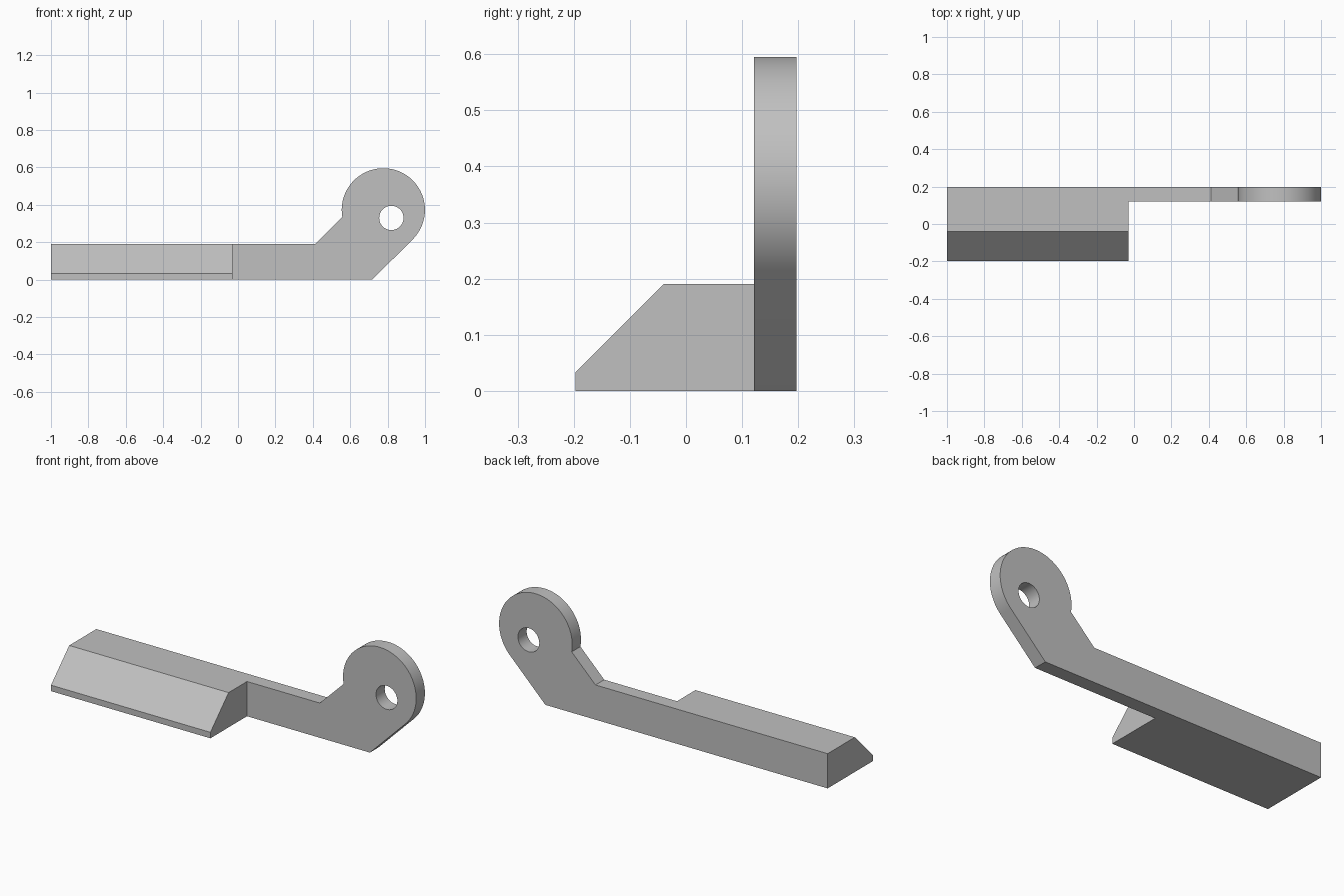
import bpy, bmesh, math
from mathutils import Vector

if "Cube" in bpy.data.objects:
    bpy.data.objects.remove(bpy.data.objects["Cube"], do_unlink=True)

grey = bpy.data.materials.new("plain grey")
grey.use_nodes = True
colour = (0.53, 0.53, 0.53, 1)
grey.diffuse_color = colour
grey.node_tree.nodes["Principled BSDF"].inputs["Base Color"].default_value = colour


def prism(name, outline, sweep):
    """Extrude a closed outline along the sweep vector."""
    bm = bmesh.new()
    face = bm.faces.new([bm.verts.new(p) for p in outline])
    ext = bmesh.ops.extrude_face_region(bm, geom=[face], use_keep_orig=True)
    moved = [v for v in ext["geom"] if isinstance(v, bmesh.types.BMVert)]
    bmesh.ops.translate(bm, verts=moved, vec=Vector(sweep))
    bmesh.ops.recalc_face_normals(bm, faces=bm.faces)
    mesh = bpy.data.meshes.new(name)
    bm.to_mesh(mesh)
    bm.free()
    mesh.materials.append(grey)
    obj = bpy.data.objects.new(name, mesh)
    bpy.context.collection.objects.link(obj)
    return obj


def arc(cx, cz, r, start, end, steps, y):
    angles = [math.radians(start + (end - start) * i / steps) for i in range(steps + 1)]
    return [(cx + r * math.cos(a), y, cz + r * math.sin(a)) for a in angles]


def combine(target, other, operation):
    mod = target.modifiers.new(operation.lower(), "BOOLEAN")
    mod.operation, mod.solver, mod.object = operation, "EXACT", other
    bpy.context.view_layer.objects.active = target
    bpy.ops.object.modifier_apply(modifier=mod.name)
    bpy.data.objects.remove(other, do_unlink=True)


BACK, FRONT, PLATE, TOP = 0.197, -0.197, 0.121, 0.191

# Flat arm with a raised round eye at its end
outline = [(-1, PLATE, TOP), (-1, PLATE, 0), (0.718, PLATE, 0)]
outline += arc(0.777, 0.373, 0.2225, -45, 190, 72, PLATE)
outline += [(0.413, PLATE, TOP)]
arm = prism("lever_arm", outline, (0, BACK - PLATE, 0))

# Wide grip with a sloping front, merged into the arm
profile = [(FRONT, 0), (FRONT, 0.033), (-0.039, TOP), (BACK, TOP), (BACK, 0)]
grip = prism("grip_block", [(-1, y, z) for y, z in profile], (0.97, 0, 0))
combine(arm, grip, "UNION")

# Off-centre pivot hole
hole = arc(0.82, 0.33, 0.065, 0, 352.5, 47, 0)
combine(arm, prism("pivot_hole_cutter", hole, (0, 0.4, 0)), "DIFFERENCE")

# Smooth the round surfaces and keep the edges crisp
bpy.ops.object.select_all(action="DESELECT")
arm.select_set(True)
bpy.context.view_layer.objects.active = arm
bpy.ops.object.shade_smooth_by_angle(angle=math.radians(30))
